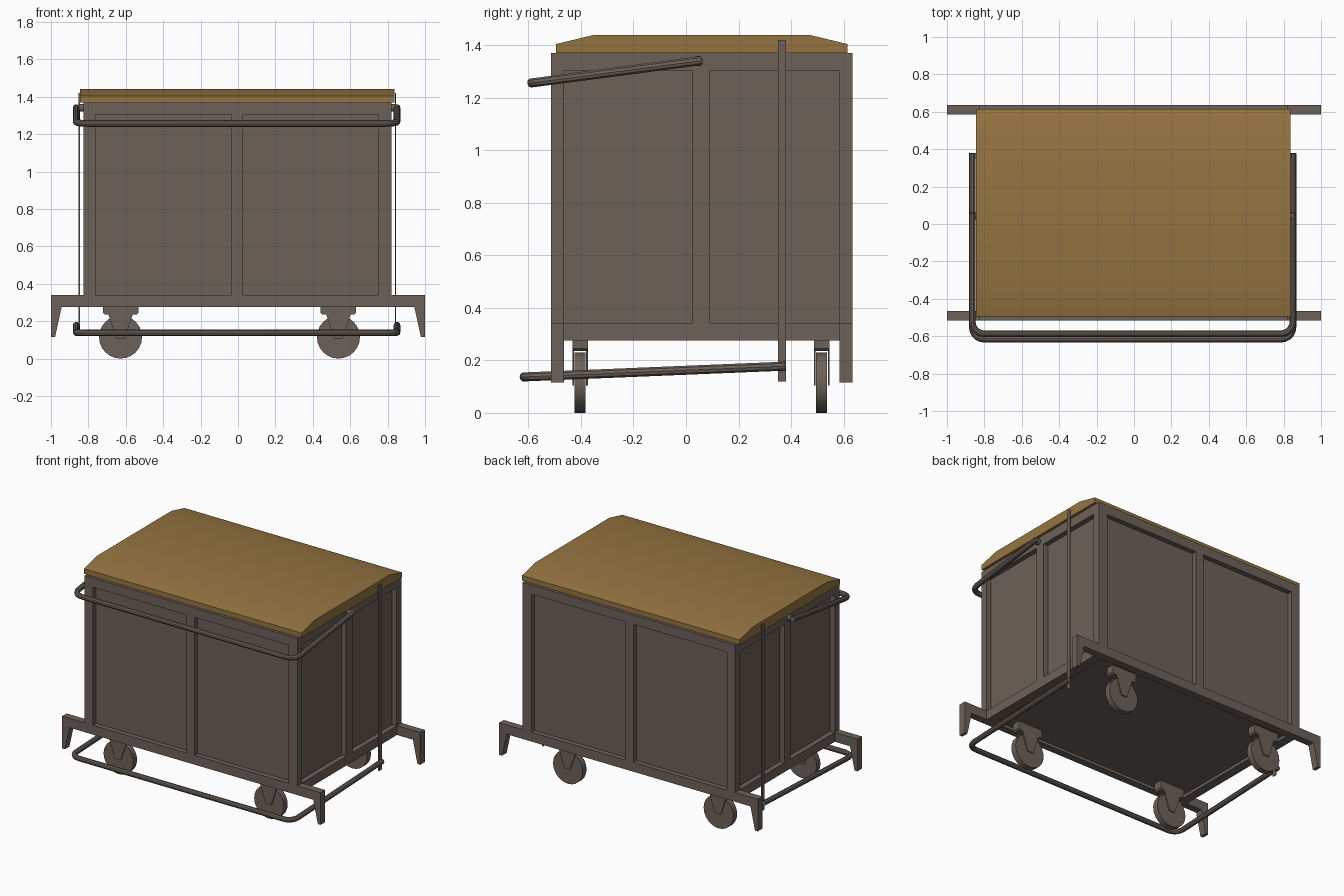
import bpy, bmesh, math
from mathutils import Vector

if "Cube" in bpy.data.objects:
    bpy.data.objects.remove(bpy.data.objects["Cube"])


def material(name, rgb):
    m = bpy.data.materials.new(name)
    m.diffuse_color = (*rgb, 1)
    m.use_nodes = True
    m.node_tree.nodes["Principled BSDF"].inputs["Base Color"].default_value = m.diffuse_color
    return m


metal = material("grey_brown_metal", (0.15, 0.12, 0.10))
canvas = material("tan_cover", (0.30, 0.175, 0.052))


def finish(name, bm, mat, smooth=False):
    bmesh.ops.recalc_face_normals(bm, faces=bm.faces[:])
    me = bpy.data.meshes.new(name)
    bm.to_mesh(me)
    bm.free()
    me.materials.append(mat)
    ob = bpy.data.objects.new(name, me)
    bpy.context.collection.objects.link(ob)
    if smooth:
        bpy.ops.object.select_all(action='DESELECT')
        ob.select_set(True)
        bpy.context.view_layer.objects.active = ob
        bpy.ops.object.shade_smooth_by_angle(angle=math.radians(35))
    return ob


def add_prism(bm, pts, lo, hi, axis):
    """Extrude a 2D profile: axis 'x' takes (y, z) points, axis 'y' takes (x, z)."""
    def at(p, t):
        return (t, p[0], p[1]) if axis == 'x' else (p[0], t, p[1])
    a = [bm.verts.new(at(p, lo)) for p in pts]
    b = [bm.verts.new(at(p, hi)) for p in pts]
    bm.faces.new(a)
    bm.faces.new(b[::-1])
    for i in range(len(pts)):
        j = (i + 1) % len(pts)
        bm.faces.new((a[i], b[i], b[j], a[j]))


def rect(a0, a1, b0, b1):
    return [(a0, b0), (a1, b0), (a1, b1), (a0, b1)]


# Bin body: a box cut along the panel borders, panels pushed inward
X0, X1, Y0, Y1, Z0, Z1 = -0.825, 0.82, -0.515, 0.635, 0.275, 1.37
x_cuts = (-0.762, -0.038, 0.024, 0.752)
y_cuts = (-0.465, 0.023, 0.092, 0.582)
z_cuts = (0.34, 1.305)
bm = bmesh.new()
add_prism(bm, rect(X0, X1, Z0, Z1), Y0, Y1, 'y')
bmesh.ops.recalc_face_normals(bm, faces=bm.faces[:])
for axis, cuts in enumerate((x_cuts, y_cuts, z_cuts)):
    for c in cuts:
        co, no = Vector(), Vector()
        co[axis] = c
        no[axis] = 1
        bmesh.ops.bisect_plane(bm, geom=bm.verts[:] + bm.edges[:] + bm.faces[:],
                               plane_co=co, plane_no=no)


def in_panel(v, cuts):
    return cuts[0] < v < cuts[1] or cuts[2] < v < cuts[3]


panels, floor = [], []
for f in bm.faces:
    c, n = f.calc_center_median(), f.normal
    if z_cuts[0] < c.z < z_cuts[1]:
        if (abs(n.y) > 0.9 and in_panel(c.x, x_cuts)) or (abs(n.x) > 0.9 and in_panel(c.y, y_cuts)):
            panels.append(f)
    elif n.z < -0.9 and x_cuts[0] < c.x < x_cuts[3] and y_cuts[0] < c.y < y_cuts[3]:
        floor.append(f)
for f in panels:
    n = f.normal.copy()
    new = bmesh.ops.inset_individual(bm, faces=[f], thickness=0.0, depth=0.0)
    bmesh.ops.translate(bm, verts=f.verts[:], vec=-0.035 * n)
bmesh.ops.inset_region(bm, faces=floor, thickness=0.0)
bmesh.ops.translate(bm, verts=list({v for f in floor for v in f.verts}), vec=(0, 0, 0.02))
bmesh.ops.dissolve_limit(bm, angle_limit=0.01, verts=bm.verts[:], edges=bm.edges[:])
finish("bin_body", bm, metal)

# Padded lid with sloped front and back edges
bm = bmesh.new()
add_prism(bm, [(-0.495, 1.37), (0.615, 1.37), (0.615, 1.405), (0.47, 1.44),
               (-0.35, 1.44), (-0.495, 1.405)], -0.845, 0.838, 'x')
finish("lid", bm, canvas, True)

# Corner feet: arm reaching outward with a tapered leg
for row, (ya, yb) in {"front": (Y0, -0.465), "back": (0.585, Y1)}.items():
    for side, s, edge in (("left", -1, -X0), ("right", 1, X1)):
        bm = bmesh.new()
        pts = [(edge, 0.275), (0.943, 0.275), (0.978, 0.115), (1, 0.115), (1, 0.34), (edge, 0.34)]
        add_prism(bm, [(s * x, z) for x, z in pts], ya, yb, 'y')
        finish(f"{row}_{side}_foot", bm, metal)

# Casters: mounting plate, two tapered fork plates and a wheel
for row, cy in (("front", -0.403), ("back", 0.517)):
    for side, cx in (("left", -0.628), ("right", 0.537)):
        bm = bmesh.new()
        add_prism(bm, [(cx - 0.095, 0.298), (cx - 0.095, 0.245), (cx - 0.085, 0.235),
                       (cx + 0.085, 0.235), (cx + 0.095, 0.245), (cx + 0.095, 0.298)],
                  cy - 0.03, cy + 0.03, 'y')
        for s in (-1, 1):
            ya, yb = sorted((cy + s * 0.023, cy + s * 0.03))
            add_prism(bm, [(cx - 0.065, 0.235), (cx - 0.022, 0.105), (cx + 0.022, 0.105),
                           (cx + 0.065, 0.235)], ya, yb, 'y')
        finish(f"{row}_{side}_caster_fork", bm, metal)
        bm = bmesh.new()
        ring = [(cx + 0.115 * math.cos(math.tau * i / 24), 0.115 + 0.115 * math.sin(math.tau * i / 24))
                for i in range(24)]
        add_prism(bm, ring, cy - 0.021, cy + 0.021, 'y')
        finish(f"{row}_{side}_wheel", bm, metal, True)


# Bent tube handles wrapping around the front
def tube(name, y_end, z_end, y_front, z_front, radius=0.018, bend=0.065, sides=10):
    xl, xr = -0.865, 0.85
    path = [(xl, y_end)]
    for cx, start in ((xl + bend, math.pi), (xr - bend, 1.5 * math.pi)):
        for i in range(6):
            a = start + i * math.pi / 10
            path.append((cx + bend * math.cos(a), y_front + bend + bend * math.sin(a)))
    path.append((xr, y_end))
    slope = (z_end - z_front) / (y_end - y_front)
    pts = [Vector((x, y, z_front + slope * (y - y_front))) for x, y in path]
    normal = Vector((0, -slope, 1)).normalized()
    bm = bmesh.new()
    rings = []
    for i, p in enumerate(pts):
        t = (pts[min(i + 1, len(pts) - 1)] - pts[max(i - 1, 0)]).normalized()
        out = t.cross(normal)
        rings.append([bm.verts.new(p + radius * (math.cos(math.tau * k / sides) * out
                                                 + math.sin(math.tau * k / sides) * normal))
                      for k in range(sides)])
    for a, b in zip(rings, rings[1:]):
        for k in range(sides):
            j = (k + 1) % sides
            bm.faces.new((a[k], a[j], b[j], b[k]))
    bm.faces.new(rings[0])
    bm.faces.new(rings[-1][::-1])
    finish(name, bm, metal, True)


tube("push_handle", 0.06, 1.342, -0.587, 1.257)
tube("brake_bar", 0.378, 0.178, -0.616, 0.137)

# Thin upright straps linking the brake bar to the lid, and handle pivots
for side, xa, xb, pa, pb in (("left", -0.853, -0.846, -0.85, X0), ("right", 0.839, 0.846, X1, 0.845)):
    bm = bmesh.new()
    add_prism(bm, rect(0.35, 0.38, 0.12, 1.42), xa, xb, 'x')
    finish(f"{side}_upright_strap", bm, metal)
    bm = bmesh.new()
    add_prism(bm, [(0.045 + 0.02 * math.cos(math.tau * i / 12), 1.34 + 0.02 * math.sin(math.tau * i / 12))
                   for i in range(12)], pa, pb, 'x')
    finish(f"{side}_handle_pivot", bm, metal, True)
